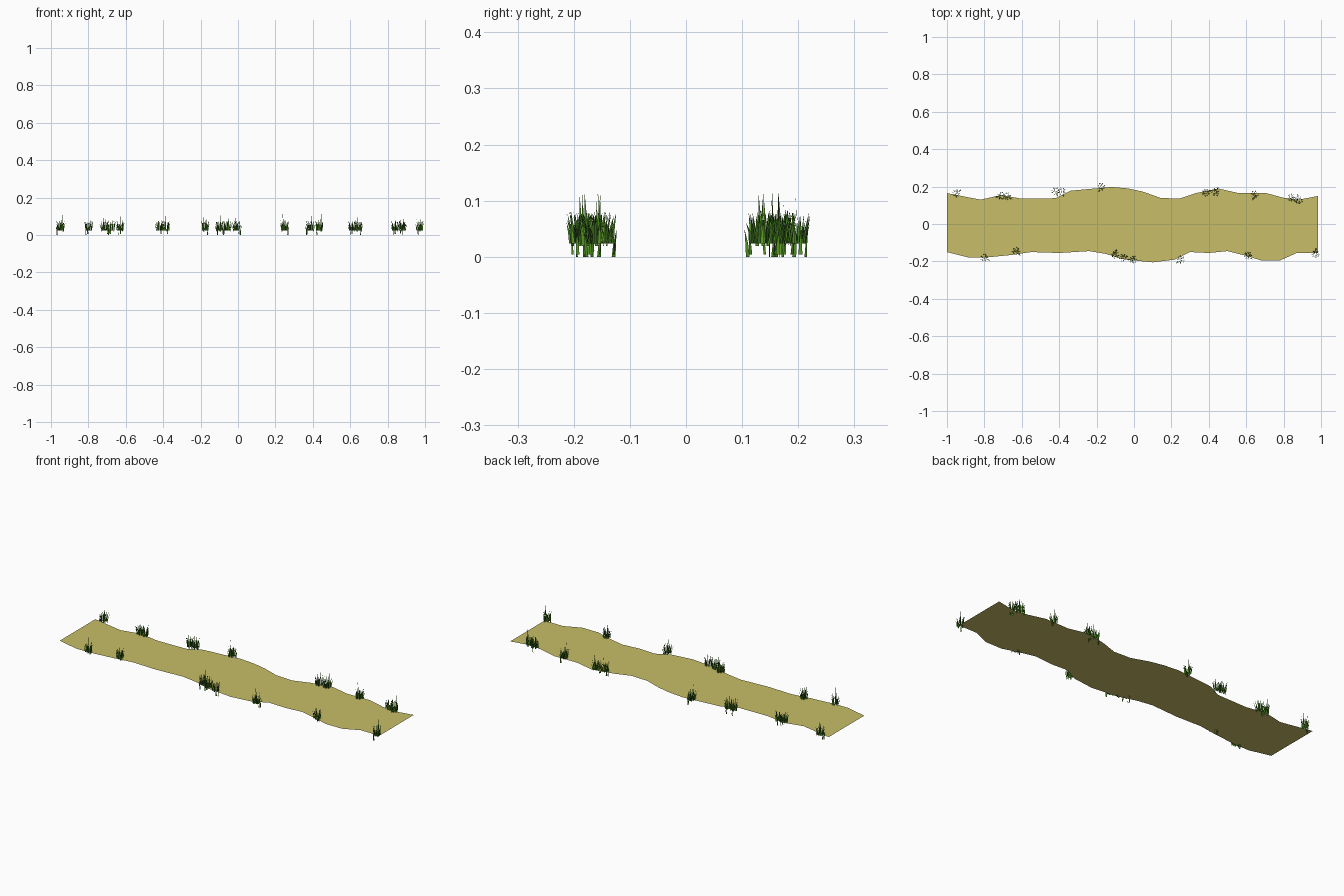
import bpy, bmesh, math, random
from mathutils import Vector

if "Cube" in bpy.data.objects:
    bpy.data.objects.remove(bpy.data.objects["Cube"])

random.seed(7)
GROUND = 0.024

def material(name, rgb):
    m = bpy.data.materials.new(name)
    m.diffuse_color = (*rgb, 1)
    m.use_nodes = True
    m.node_tree.nodes["Principled BSDF"].inputs["Base Color"].default_value = m.diffuse_color
    return m

def add_object(name, bm, mats):
    me = bpy.data.meshes.new(name)
    bm.to_mesh(me)
    bm.free()
    for m in mats:
        me.materials.append(m)
    ob = bpy.data.objects.new(name, me)
    bpy.context.collection.objects.link(ob)
    return ob

sand = material("sand", (0.58, 0.52, 0.14))
greens = [material("grass_green", (0.07, 0.26, 0.015)),
          material("grass_dark", (0.04, 0.13, 0.015)),
          material("grass_light", (0.11, 0.36, 0.02))]

# Dirt path: one flat sheet with wavy long edges
back = [(-1, .165), (-.82, .13), (-.71, .155), (-.6, .135), (-.42, .138), (-.34, .178),
        (-.12, .198), (-.03, .19), (.05, .172), (.14, .14), (.24, .135), (.33, .165),
        (.45, .19), (.56, .165), (.7, .167), (.8, .14), (.88, .13), (.985, .15)]
front = [(-1, -.15), (-.88, -.18), (-.8, -.18), (-.65, -.165), (-.55, -.15), (-.4, -.155),
         (-.24, -.145), (-.15, -.16), (-.05, -.19), (.1, -.205), (.22, -.19), (.3, -.15),
         (.4, -.155), (.5, -.145), (.6, -.17), (.68, -.195), (.78, -.195), (.87, -.155),
         (.985, -.155)]
bm = bmesh.new()
bm.faces.new([bm.verts.new((x, y, GROUND)) for x, y in front + back[::-1]])
bmesh.ops.triangulate(bm, faces=bm.faces[:])
add_object("dirt_path", bm, [sand])

# Grass tuft: tapered two-segment blades that lean outwards
def blade(bm, x, y, z, height, width, lean, direction, face_angle, mat):
    base = Vector((x, y, z))
    out = Vector((math.cos(direction), math.sin(direction), 0))
    side = Vector((math.cos(face_angle), math.sin(face_angle), 0)) * width / 2
    mid = base + out * lean * 0.35 + Vector((0, 0, height * 0.5))
    tip = base + out * lean + Vector((0, 0, height))
    a, b, c, d, t = [bm.verts.new(p) for p in
                     (base - side, base + side, mid + side * .7, mid - side * .7, tip)]
    for f in (bm.faces.new((a, b, c, d)), bm.faces.new((d, c, t))):
        f.material_index = mat

bm = bmesh.new()
for i in range(20):
    ang = i * 2.4
    r = 0.017 * math.sqrt((i + .5) / 20)
    h = random.uniform(0.035, 0.065) * (1.15 - 12 * r)
    blade(bm, r * math.cos(ang), r * math.sin(ang), GROUND, h, 0.0065,
          random.uniform(0.004, 0.012), ang, random.uniform(0, math.pi), i % 3)
# One tall blade, one wide-leaning blade and two that hang below the path
blade(bm, .006, .004, GROUND, .09, .006, .004, 1.0, .4, 0)
blade(bm, .004, .018, GROUND - .005, .048, .007, .016, 1.5, .2, 2)
blade(bm, -.008, -.016, 0, .05, .007, .006, 4.2, .9, 0)
blade(bm, -.014, -.008, .004, .045, .007, .006, 3.6, 1.9, 2)
tuft = add_object("grass_tuft", bm, greens)

# Tufts scattered along both edges
spots = [(-.95, .165), (-.71, .15), (-.68, .148), (-.42, .175), (-.385, .175), (-.175, .2),
         (.385, .168), (.435, .17), (.645, .158), (.84, .14), (.88, .128),
         (-.8, -.18), (-.63, -.145), (-.1, -.165), (-.06, -.18), (-.005, -.19),
         (.25, -.19), (.61, -.17), (.972, -.16)]
for i, (x, y) in enumerate(spots):
    ob = tuft if i == 0 else tuft.copy()
    if i:
        bpy.context.collection.objects.link(ob)
    ob.name = f"grass_tuft_{i + 1}"
    ob.location = (x, y, 0)
    ob.rotation_euler.z = random.uniform(0, 6.28)
